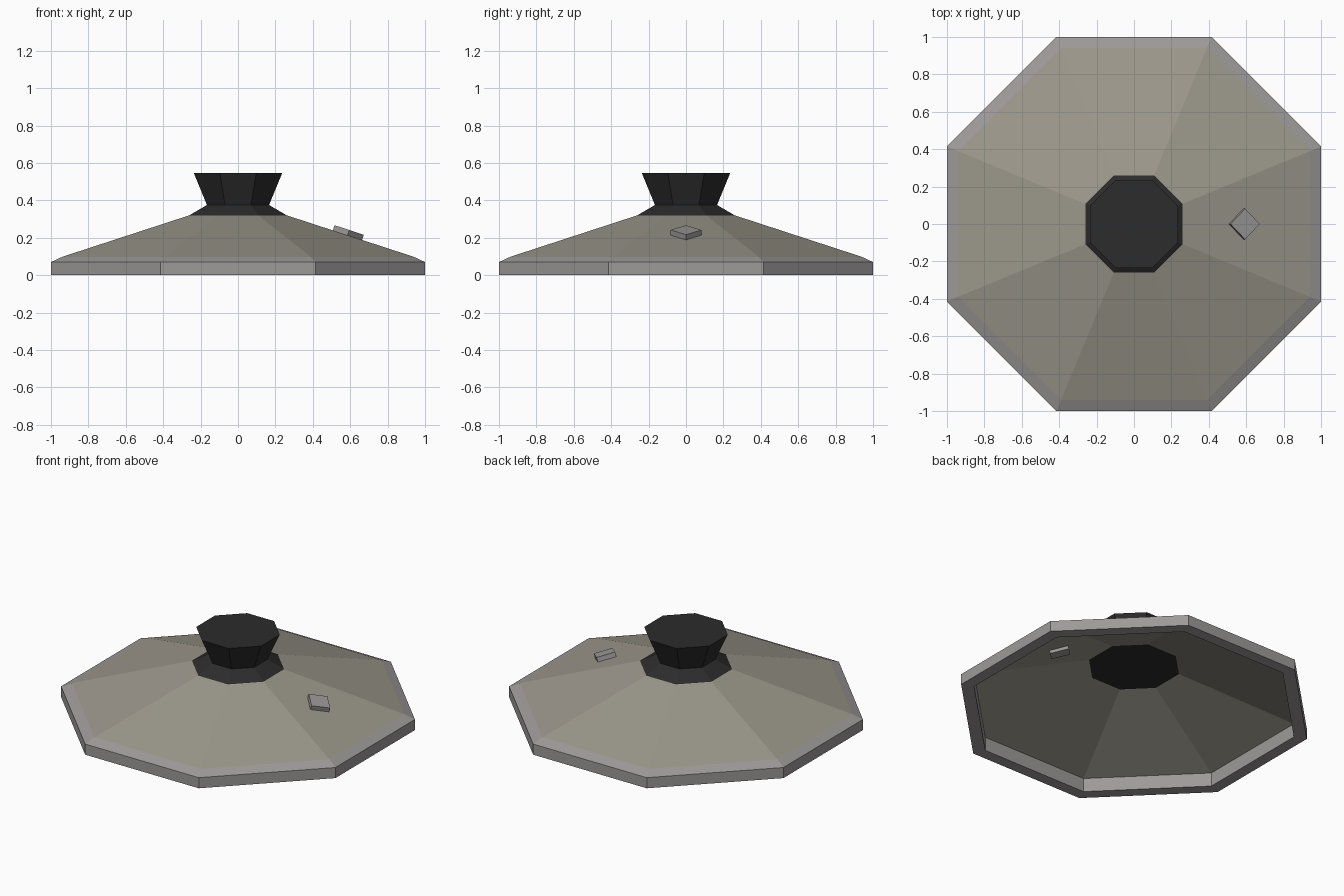
import bpy, bmesh, math
from mathutils import Matrix

if "Cube" in bpy.data.objects:
    bpy.data.objects.remove(bpy.data.objects["Cube"])

SIDES = 8
K = 1 / math.cos(math.pi / SIDES)  # flat-to-flat radius -> corner radius


def material(name, rgb):
    m = bpy.data.materials.new(name)
    m.diffuse_color = (*rgb, 1)
    m.use_nodes = True
    m.node_tree.nodes["Principled BSDF"].inputs["Base Color"].default_value = m.diffuse_color
    return m


def finish(bm, name, mat):
    bmesh.ops.recalc_face_normals(bm, faces=bm.faces)
    me = bpy.data.meshes.new(name)
    bm.to_mesh(me)
    bm.free()
    me.materials.append(mat)
    ob = bpy.data.objects.new(name, me)
    bpy.context.collection.objects.link(ob)
    return ob


def octagon_lathe(name, profile, mat, ring=False):
    """Sweep (radius, z) points round z; ring closes the section, otherwise ends are capped."""
    bm = bmesh.new()
    loops = []
    for r, z in profile:
        angles = [(i + 0.5) * 2 * math.pi / SIDES for i in range(SIDES)]
        loops.append([bm.verts.new((r * K * math.cos(a), r * K * math.sin(a), z)) for a in angles])
    pairs = list(zip(loops, loops[1:]))
    if ring:
        pairs.append((loops[-1], loops[0]))
    else:
        bm.faces.new(loops[0])
        bm.faces.new(loops[-1])
    for lo, hi in pairs:
        for i in range(SIDES):
            j = (i + 1) % SIDES
            bm.faces.new((lo[i], lo[j], hi[j], hi[i]))
    return finish(bm, name, mat)


metal = material("metal", (0.34, 0.32, 0.32))
glass = material("smoked_glass", (0.33, 0.31, 0.26))
black = material("black_plastic", (0.025, 0.025, 0.025))

# Metal rim
octagon_lathe("rim", [(1, 0), (1, 0.07), (0.94, 0.098), (0.925, 0.09), (0.925, 0)], metal, ring=True)

# Thin sloping cover
octagon_lathe("glass_cover", [(0.94, 0.098), (0.26, 0.32), (0.26, 0.308), (0.925, 0.09)], glass, ring=True)

# Handle knob with flared base
octagon_lathe("knob", [(0.26, 0.308), (0.26, 0.32), (0.166, 0.375), (0.236, 0.545)], black)

# Steam vent: diamond block lying on the slope
bm = bmesh.new()
slope = math.atan2(0.222, 0.68)
bmesh.ops.create_cube(bm, size=1, matrix=(
    Matrix.Translation((0.585, 0, 0.213))
    @ Matrix.Rotation(slope, 4, 'Y')
    @ Matrix.Rotation(math.pi / 4, 4, 'Z')
    @ Matrix.Diagonal((0.116, 0.116, 0.06, 1))))
finish(bm, "steam_vent", metal)
